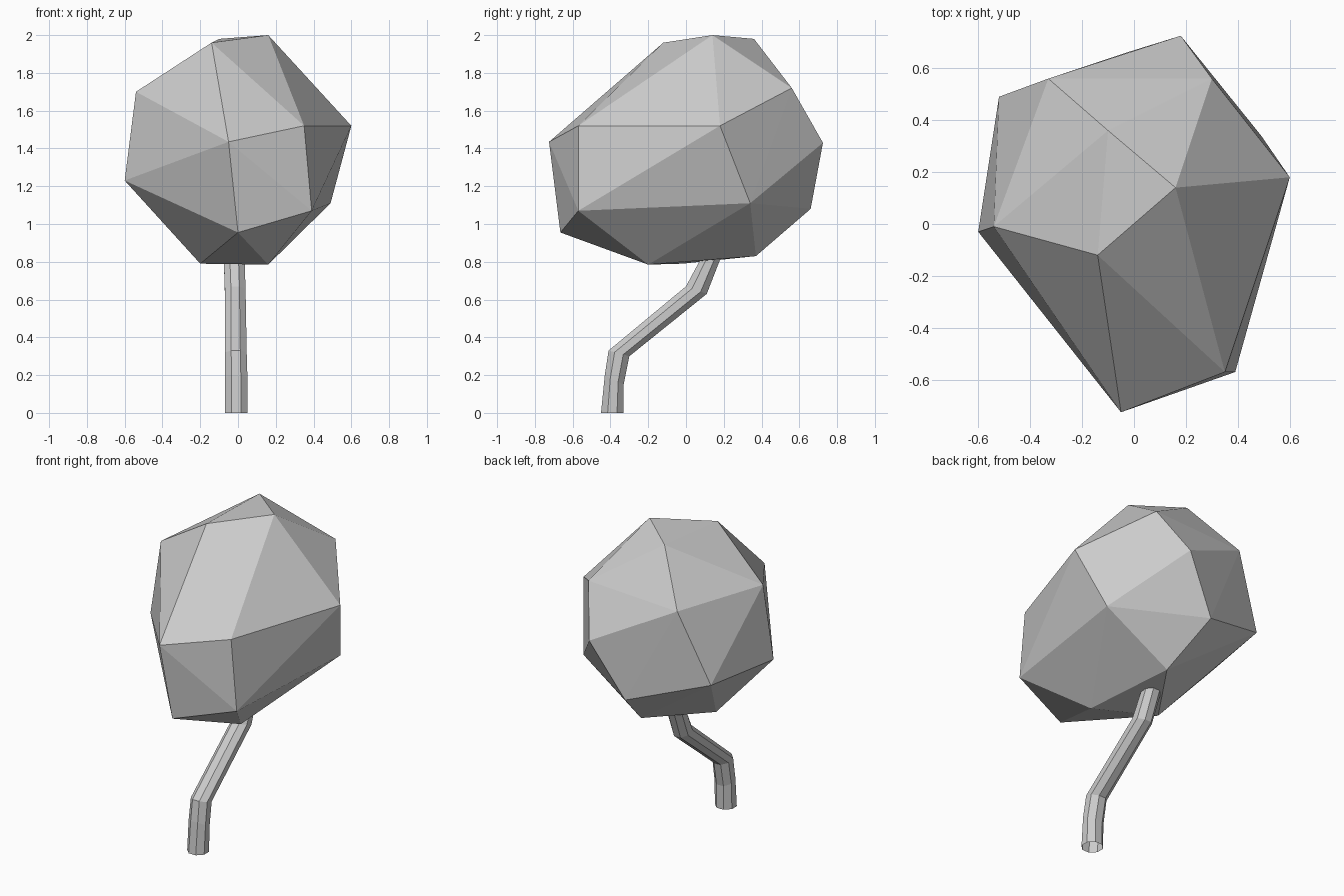
import bpy, bmesh
from math import cos, sin, pi


def finish(bm, name):
    bmesh.ops.recalc_face_normals(bm, faces=bm.faces)
    mesh = bpy.data.meshes.new(name)
    bm.to_mesh(mesh)
    bm.free()
    obj = bpy.data.objects.new(name, mesh)
    bpy.context.collection.objects.link(obj)
    return obj


# Crown: faceted convex rock-like foliage, hull of its corner points
corners = [
    (-0.14, -0.12, 1.96), (0.16, 0.14, 2.00), (-0.10, 0.36, 1.98),   # top
    (0.60, 0.18, 1.52), (0.35, -0.57, 1.52), (-0.05, -0.725, 1.435),  # upper ring
    (-0.54, -0.01, 1.70), (-0.33, 0.56, 1.69), (0.30, 0.56, 1.72),
    (0.18, 0.725, 1.43), (-0.52, 0.49, 1.24), (-0.60, -0.03, 1.23),   # lower ring
    (0.0, -0.665, 0.955), (0.39, -0.57, 1.07), (0.49, 0.34, 1.11),
    (-0.03, 0.66, 1.08),
    (0.16, -0.20, 0.785), (-0.20, -0.02, 0.79), (0.06, 0.37, 0.83),   # underside
]
bm = bmesh.new()
for p in corners:
    bm.verts.new(p)
bmesh.ops.convex_hull(bm, input=bm.verts[:])
finish(bm, "crown")

# Trunk: eight-sided bent tube; each ring = x centre, front (y, z), back (y, z), half width
SIDES = 8
rings = [
    (-0.01, (-0.45, 0.00), (-0.33, 0.00), 0.06),
    (-0.01, (-0.43, 0.20), (-0.33, 0.15), 0.06),
    (-0.012, (-0.41, 0.33), (-0.30, 0.30), 0.058),
    (-0.015, (0.00, 0.67), (0.11, 0.63), 0.055),
    (-0.02, (0.075, 0.81), (0.18, 0.81), 0.055),
    (-0.02, (0.12, 0.92), (0.22, 0.91), 0.05),
]
bm = bmesh.new()
loops = []
for x, f, b, w in rings:
    loop = []
    for i in range(SIDES):
        a = 2 * pi * (i + 0.5) / SIDES
        t = 0.5 + 0.5 * cos(a) / cos(pi / SIDES)
        loop.append(bm.verts.new((x + w * sin(a) / cos(pi / SIDES),
                                  f[0] + (b[0] - f[0]) * t,
                                  f[1] + (b[1] - f[1]) * t)))
    loops.append(loop)
for lo, hi in zip(loops, loops[1:]):
    for i in range(SIDES):
        j = (i + 1) % SIDES
        bm.faces.new((lo[i], lo[j], hi[j], hi[i]))
finish(bm, "trunk")
